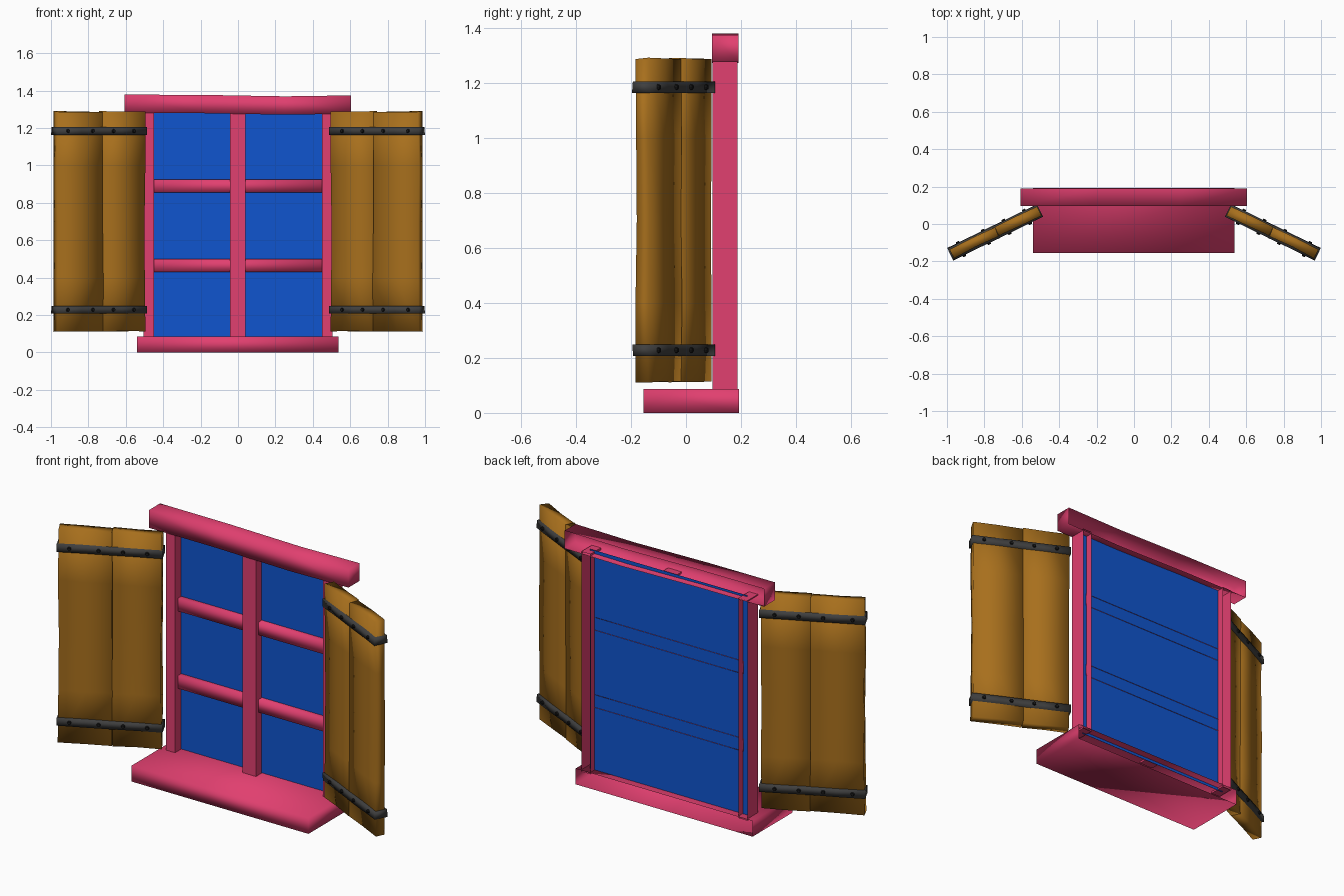
import bpy, bmesh, math, random
from mathutils import Matrix, Vector

if "Cube" in bpy.data.objects:
    bpy.data.objects.remove(bpy.data.objects["Cube"])

random.seed(4)


def material(name, rgb):
    m = bpy.data.materials.new(name)
    m.diffuse_color = (*rgb, 1)
    m.use_nodes = True
    m.node_tree.nodes["Principled BSDF"].inputs["Base Color"].default_value = m.diffuse_color
    return m


PINK = material("painted_frame", (0.75, 0.05, 0.16))
BLUE = material("blue_glass", (0.005, 0.09, 0.62))
WOOD = material("wood", (0.39, 0.16, 0.012))
IRON = material("iron", (0.05, 0.05, 0.05))
DARK = material("dark_iron", (0.01, 0.01, 0.01))


def add_box(bm, lo, hi):
    lo, hi = Vector(lo), Vector(hi)
    mat = Matrix.Translation((lo + hi) / 2) @ Matrix.Diagonal((*(hi - lo), 1))
    return bmesh.ops.create_cube(bm, size=1, matrix=mat)["verts"]


def slice_along(bm, axis, positions):
    normal = Vector((0, 0, 0))
    normal[axis] = 1
    for p in positions:
        bmesh.ops.bisect_plane(bm, geom=bm.verts[:] + bm.edges[:] + bm.faces[:],
                               plane_co=normal * p, plane_no=normal)


def finish(bm, name, mat, smooth=False, mirror=False):
    for f in bm.faces:
        f.smooth = smooth
    me = bpy.data.meshes.new(name)
    bm.to_mesh(me)
    bm.free()
    me.materials.append(mat)
    ob = bpy.data.objects.new(name, me)
    bpy.context.collection.objects.link(ob)
    if mirror:
        mod = ob.modifiers.new("Mirror", "MIRROR")
        mod.use_mirror_merge = False
    return ob


def frame_bar(name, lo, hi, smooth=False, mirror=False, sag=None):
    """Box with its back (+y) left open, optionally sagging along x."""
    bm = bmesh.new()
    add_box(bm, lo, hi)
    bm.normal_update()
    bmesh.ops.delete(bm, geom=[f for f in bm.faces if f.normal.y > 0.9], context="FACES")
    if sag:
        slice_along(bm, 0, [x for x, _ in sag[1:-1]])
        for v in bm.verts:
            v.co.z += min(sag, key=lambda s: abs(s[0] - v.co.x))[1]
    return finish(bm, name, PINK, smooth, mirror)


# Window frame, open at the back
frame_bar("sill", (-0.54, -0.155, 0), (0.537, 0.193, 0.086), smooth=True)
frame_bar("lintel", (-0.607, 0.095, 1.28), (0.605, 0.19, 1.378), smooth=True,
          sag=[(-0.607, 0), (-0.2, -0.001), (0.25, -0.009), (0.605, -0.004)])
frame_bar("side_posts", (0.45, 0.096, 0.076), (0.505, 0.188, 1.285), mirror=True)
frame_bar("mullion", (-0.042, 0.097, 0.076), (0.041, 0.145, 1.285))
for name, z in (("lower_glazing_bar", 0.43), ("upper_glazing_bar", 0.855)):
    frame_bar(name, (-0.455, 0.12, z), (0.455, 0.153, z + 0.07), smooth=True)

# Glass sheet
bm = bmesh.new()
bm.faces.new([bm.verts.new(c) for c in ((-0.48, 0.15, 0.07), (0.48, 0.15, 0.07),
                                        (0.48, 0.15, 1.292), (-0.48, 0.15, 1.292))])
finish(bm, "glass", BLUE)

# Shutters: built flat in local space, swung open, mirrored to the other side
SWING = Matrix.Translation((0.7425, -0.045, 0)) @ Matrix.Rotation(math.radians(-26), 4, "Z")


def swing(bm):
    bmesh.ops.transform(bm, matrix=SWING, verts=bm.verts)


for name, x0, x1 in (("inner_shutter_planks", -0.26, -0.012), ("outer_shutter_planks", -0.01, 0.26)):
    bm = bmesh.new()
    add_box(bm, (x0, -0.026, 0.113), (x1, 0.026, 1.288))
    slice_along(bm, 2, [0.4, 0.7, 1.0])
    slice_along(bm, 0, [x0 + (x1 - x0) * 0.5])
    for v in bm.verts:
        v.co += Vector([random.uniform(-0.003, 0.003) for _ in range(3)])
    swing(bm)
    finish(bm, name, WOOD, smooth=True, mirror=True)

# Iron straps around the planks, with rivets on both faces
for level, z in (("lower", 0.228), ("upper", 1.184)):
    bm = bmesh.new()
    add_box(bm, (-0.267, -0.036, z - 0.021), (0.267, 0.036, z + 0.021))
    slice_along(bm, 0, [-0.12, 0.0, 0.12])
    for v in bm.verts:
        v.co.y += random.uniform(-0.002, 0.002)
    swing(bm)
    finish(bm, level + "_straps", IRON, smooth=True, mirror=True)

    bm = bmesh.new()
    for x in (-0.19, -0.068, 0.055, 0.203):
        for side in (-1, 1):
            bmesh.ops.create_cone(
                bm, cap_ends=True, segments=8, radius1=0.012, radius2=0.008, depth=0.014,
                matrix=Matrix.Translation((x, side * 0.038, z)) @ Matrix.Rotation(-side * math.pi / 2, 4, "X"))
    swing(bm)
    finish(bm, level + "_rivets", DARK, mirror=True)
